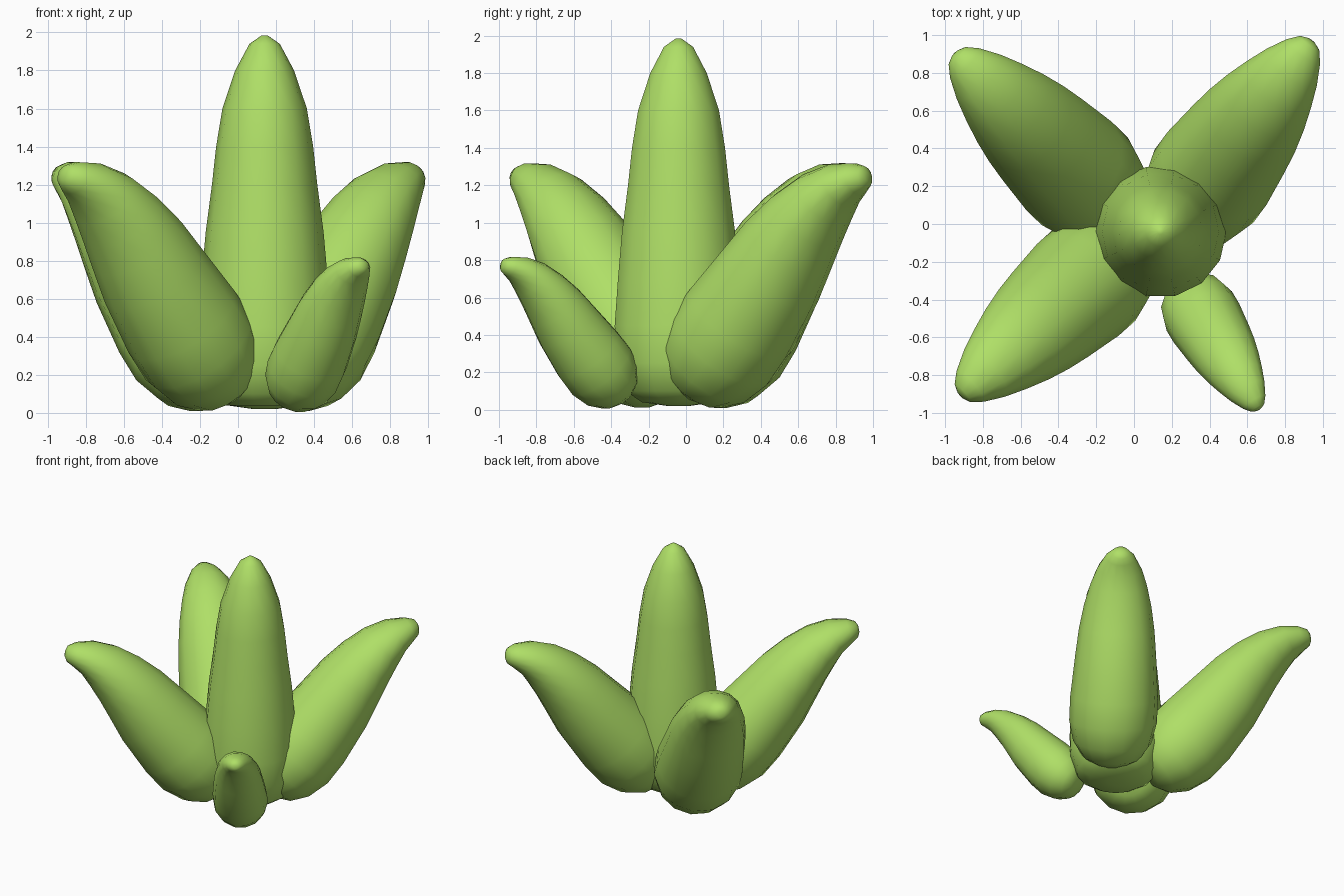
import bpy, bmesh, math
from mathutils import Vector

if "Cube" in bpy.data.objects:
    bpy.data.objects.remove(bpy.data.objects["Cube"])

green = bpy.data.materials.new("leaf green")
green.diffuse_color = (0.43, 0.74, 0.135, 1)
green.use_nodes = True
green.node_tree.nodes["Principled BSDF"].inputs["Base Color"].default_value = green.diffuse_color
SIDES = 14


def leaf(name, spine, side):
    """Loft oval rings along a spine of (position, depth radius, width radius) facing along side."""
    bm = bmesh.new()
    pts = [p for p, r, w in spine]
    rings = []
    for i, (p, r, w) in enumerate(spine):
        t = (pts[min(i + 1, len(pts) - 1)] - pts[max(i - 1, 0)]).normalized()
        n = side.cross(t).normalized()
        rings.append([bm.verts.new(p + w * math.cos(a) * side + r * math.sin(a) * n)
                      for a in (2 * math.pi * k / SIDES for k in range(SIDES))])
    for lo, hi in zip(rings, rings[1:]):
        for k in range(SIDES):
            j = (k + 1) % SIDES
            bm.faces.new((lo[k], lo[j], hi[j], hi[k]))
    bm.faces.new(rings[0][::-1])
    bm.faces.new(rings[-1])
    bmesh.ops.recalc_face_normals(bm, faces=bm.faces)
    for f in bm.faces:
        f.smooth = True
    me = bpy.data.meshes.new(name)
    bm.to_mesh(me)
    bm.free()
    me.materials.append(green)
    bpy.context.collection.objects.link(bpy.data.objects.new(name, me))


# upright middle leaf: (height, radius)
middle = [(0.02, 0.06), (0.04, 0.2), (0.1, 0.29), (0.25, 0.345), (0.45, 0.35), (0.7, 0.332),
          (0.95, 0.31), (1.2, 0.277), (1.4, 0.255), (1.6, 0.222), (1.8, 0.155),
          (1.94, 0.08), (1.985, 0.015)]
leaf("middle_leaf", [(Vector((0.14, -0.04, z)), r, r) for z, r in middle], Vector((1, 0, 0)))

# leaning leaf: (outward reach, height, depth radius, width radius)
lean = [(-0.235, 0.125, 0.11, 0.13), (-0.19, 0.16, 0.205, 0.22), (-0.11, 0.235, 0.285, 0.29),
        (0, 0.345, 0.325, 0.325), (0.12, 0.48, 0.322, 0.325), (0.32, 0.72, 0.288, 0.3),
        (0.44, 0.88, 0.255, 0.28), (0.56, 1.015, 0.216, 0.25), (0.68, 1.125, 0.175, 0.21),
        (0.795, 1.2, 0.128, 0.165), (0.9, 1.235, 0.088, 0.11), (0.955, 1.243, 0.06, 0.065),
        (0.972, 1.246, 0.025, 0.025)]

# name, base x/y, tip x/y, size
for name, base, tip, size in (
        ("front_left_leaf", (-0.21, -0.27), (-0.895, -0.885), 1.0),
        ("back_left_leaf", (-0.26, 0.225), (-0.925, 0.88), 1.0),
        ("back_right_leaf", (0.37, 0.2), (0.92, 0.945), 1.0),
        ("small_front_leaf", (0.345, -0.46), (0.65, -0.965), 0.62)):
    b, e = Vector((*base, 0)), Vector((*tip, 0))
    out = (e - b).normalized()
    reach = (e - b).length / 0.94
    spine = [(b + out * s * reach + Vector((0, 0, z * size)), r * size, w * size)
             for s, z, r, w in lean]
    leaf(name, spine, out.cross(Vector((0, 0, 1))))
